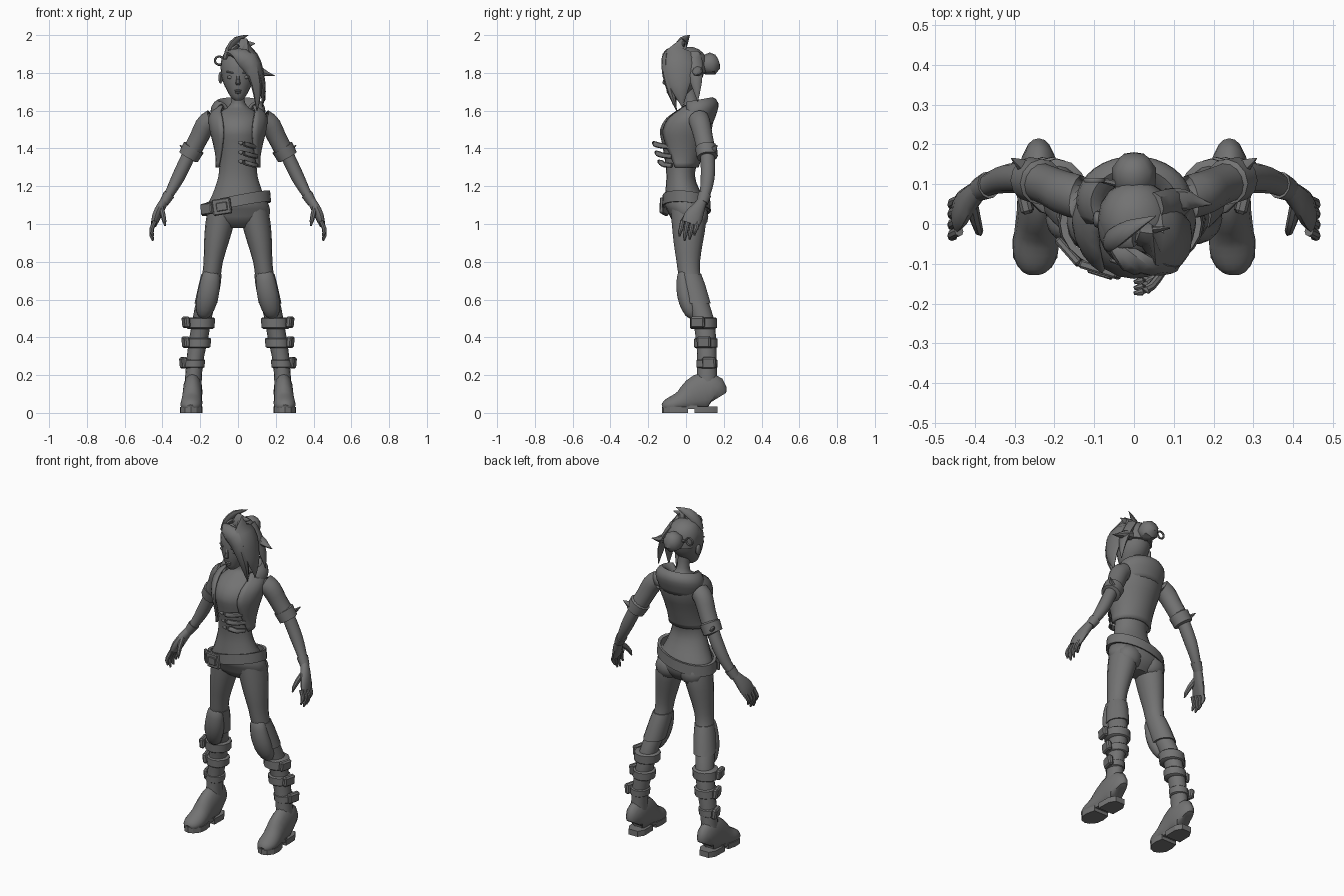
import bpy, bmesh, math
from mathutils import Vector, Matrix

GREY = bpy.data.materials.new("dark_grey")
GREY.diffuse_color = (0.17, 0.17, 0.17, 1)


def finish(name, bm, mirror=False, thick=0, angle=42):
    bmesh.ops.recalc_face_normals(bm, faces=bm.faces)
    me = bpy.data.meshes.new(name)
    bm.to_mesh(me)
    bm.free()
    me.materials.append(GREY)
    ob = bpy.data.objects.new(name, me)
    bpy.context.collection.objects.link(ob)
    bpy.ops.object.select_all(action='DESELECT')
    ob.select_set(True)
    bpy.context.view_layer.objects.active = ob
    bpy.ops.object.shade_smooth_by_angle(angle=math.radians(angle))
    if thick:
        m = ob.modifiers.new("thickness", 'SOLIDIFY')
        m.thickness, m.offset = thick, 0
    if mirror:
        ob.modifiers.new("mirror", 'MIRROR')
    return ob


def refine(rings):
    """Catmull-Rom midpoints between rings."""
    out = []
    for i in range(len(rings) - 1):
        a, b = rings[max(i - 1, 0)], rings[i]
        c, d = rings[i + 1], rings[min(i + 2, len(rings) - 1)]
        out += [b, tuple((9 * (q + r) - p - s) / 16 for p, q, r, s in zip(a, b, c, d))]
    return out + [rings[-1]]


def loft(name, rings, n=14, tilt=False, mirror=False, smooth=True, floor=None):
    """Skin elliptical rings (x, y, z, rx, ry); tilt turns them along the path."""
    if smooth:
        rings = refine(rings)
    bm, loops = bmesh.new(), []
    for i, (x, y, z, rx, ry) in enumerate(rings):
        u, v = Vector((1, 0, 0)), Vector((0, 1, 0))
        if tilt:
            t = Vector(rings[min(i + 1, len(rings) - 1)][:3]) - Vector(rings[max(i - 1, 0)][:3])
            t.normalize()
            ref = u if abs(t.x) < 0.9 else v
            u = (ref - t * ref.dot(t)).normalized()
            v = t.cross(u)
        loop = []
        for k in range(n):
            a = 2 * math.pi * k / n
            p = Vector((x, y, z)) + u * (rx * math.cos(a)) + v * (ry * math.sin(a))
            if floor is not None:
                p.z = max(p.z, floor)
            loop.append(bm.verts.new(p))
        loops.append(loop)
    for a, b in zip(loops, loops[1:]):
        for k in range(n):
            bm.faces.new((a[k], a[(k + 1) % n], b[(k + 1) % n], b[k]))
    bm.faces.new(loops[0])
    bm.faces.new(loops[-1])
    return finish(name, bm, mirror)


def shell(name, rings, n=22, thick=0.012, slope=0.0):
    """Open-fronted wrap; rings are (yc, z, rx, ry, half opening width)."""
    bm, rows = bmesh.new(), []
    for yc, z, rx, ry, gap in refine(rings):
        a0 = math.asin(min(gap / rx, 1))
        row = []
        for k in range(n + 1):
            a = a0 + (2 * math.pi - 2 * a0) * k / n
            y = -ry * math.cos(a)
            row.append(bm.verts.new((rx * math.sin(a), yc + y, z + slope * y)))
        rows.append(row)
    for a, b in zip(rows, rows[1:]):
        for k in range(n):
            bm.faces.new((a[k], a[k + 1], b[k + 1], b[k]))
    return finish(name, bm, thick=thick)


def ball(name, c, r, mirror=False, seg=12):
    bm = bmesh.new()
    bmesh.ops.create_uvsphere(bm, u_segments=seg, v_segments=8, radius=1,
                              matrix=Matrix.Translation(c) @ Matrix.Diagonal((*r, 1)))
    return finish(name, bm, mirror)


def box(name, c, s, rot=(0, 0, 0), mirror=False, bevel=0.005):
    bm = bmesh.new()
    bmesh.ops.create_cube(bm, size=1, matrix=Matrix.Diagonal((*s, 1)))
    bmesh.ops.bevel(bm, geom=bm.edges[:], offset=bevel, segments=1, affect='EDGES')
    for axis, a in zip('XYZ', rot):
        bm.transform(Matrix.Rotation(a, 4, axis))
    bm.transform(Matrix.Translation(c))
    return finish(name, bm, mirror, angle=25)


def slab(name, pts, z0, z1, mirror=True):
    bm = bmesh.new()
    f = bm.faces.new([bm.verts.new((x, y, z0)) for x, y in pts])
    g = bmesh.ops.extrude_face_region(bm, geom=[f])['geom']
    for v in g:
        if isinstance(v, bmesh.types.BMVert):
            v.co.z = z1
    return finish(name, bm, mirror, angle=30)


# Torso and neck
loft("torso", [(0, .02, .98, .08, .05), (0, .015, 1.02, .15, .09), (0, .012, 1.06, .17, .105),
               (0, 0, 1.10, .163, .113), (0, -.012, 1.15, .138, .10), (0, -.025, 1.22, .112, .08),
               (0, -.028, 1.28, .10, .077), (0, -.022, 1.36, .10, .093), (0, -.015, 1.44, .115, .115),
               (0, -.01, 1.50, .125, .128), (0, .01, 1.56, .12, .115), (0, .035, 1.60, .085, .085),
               (0, .035, 1.625, .048, .05), (0, .025, 1.66, .034, .036), (0, .018, 1.73, .034, .036)], 20)

# Legs
loft("leg", [(.085, .01, 1.08, .075, .09), (.097, .015, 1.0, .076, .09), (.115, .012, .9, .065, .077),
             (.131, .012, .8, .051, .062), (.142, .02, .72, .05, .058), (.168, .055, .6, .052, .06),
             (.19, .09, .5, .05, .057), (.207, .105, .4, .05, .054), (.225, .11, .3, .046, .051),
             (.235, .111, .2, .044, .053), (.24, .11, .1, .047, .055)], 16, mirror=True)
ball("seat", (.08, .058, 1.04), (.075, .06, .07), True)

# Knee guards: wrap with a long plate in front
loft("knee_wrap", [(.14, .02, .735, .054, .062), (.15, .035, .68, .058, .068),
                   (.17, .06, .58, .060, .072)], 14, mirror=True, smooth=False)
loft("knee_plate", [(.138, -.005, .752, .028, .02), (.142, -.012, .73, .046, .034),
                    (.152, -.008, .66, .055, .044), (.166, .006, .59, .055, .045),
                    (.18, .028, .53, .042, .035), (.186, .04, .505, .02, .015)],
     14, tilt=True, mirror=True)

# Shin straps with buckles on the outer side
for i, (x, y, z, rx, ry) in enumerate([(.197, .092, .475, .074, .072), (.208, .105, .37, .064, .063),
                                       (.23, .112, .26, .054, .056)]):
    h = .03 - .003 * i
    loft(f"shin_strap_{i + 1}", [(x - .003, y, z + h, rx - .008, ry - .008), (x - .002, y, z + h - .006, rx, ry),
                                 (x + .002, y, z - h + .006, rx, ry), (x + .003, y, z - h, rx - .008, ry - .008)],
         12, mirror=True, smooth=False)
    box(f"shin_buckle_{i + 1}", (x + rx + .004, y - .03 + .02 * i, z + .005), (.03, .075, .06),
        (0, .1, -.25), True, .008)

# Boots
loft("boot", [(.24, .17, .08, .03, .05), (.24, .152, .1, .046, .09), (.24, .10, .11, .052, .105),
              (.242, .04, .09, .052, .09), (.245, -.02, .058, .056, .06), (.248, -.07, .042, .057, .048),
              (.25, -.108, .035, .043, .033), (.25, -.124, .03, .022, .014)],
     16, tilt=True, mirror=True, floor=.025)
slab("boot_front_sole", [(.195, .01), (.188, -.04), (.193, -.085), (.22, -.118), (.25, -.128), (.28, -.118),
                         (.304, -.085), (.306, -.04), (.294, .01)], 0, .032)
slab("boot_heel", [(.19, .045), (.188, .13), (.21, .168), (.27, .168), (.292, .13), (.294, .045)], 0, .034)
slab("boot_arch", [(.197, 0), (.197, .06), (.288, .06), (.29, 0)], .02, .04)

# Slanted belt with buckle
bm = bmesh.new()
rows = []
for dz, k in [(-.028, .95), (-.03, 1.03), (.03, 1.0), (.028, .9)]:
    row = []
    for j in range(24):
        a = 2 * math.pi * j / 24
        x, y = -.008 + .178 * math.cos(a) * k, .002 + .126 * math.sin(a) * k
        row.append(bm.verts.new((x, y, 1.112 + .2 * x - .1 * y + dz)))
    rows.append(row)
for a, b in zip(rows, rows[1:] + rows[:1]):
    for j in range(24):
        bm.faces.new((a[j], a[(j + 1) % 24], b[(j + 1) % 24], b[j]))
finish("belt", bm)
box("belt_buckle", (-.085, -.115, 1.092), (.10, .022, .085), (0, -.15, -.3))
box("belt_buckle_plate", (-.085, -.126, 1.092), (.06, .012, .045), (0, -.15, -.3), bevel=.003)
box("belt_tail", (-.165, -.07, 1.08), (.085, .02, .06), (0, -.1, -.85))

# Open jacket and folded collar
shell("jacket", [(-.025, 1.30, .113, .086, .105), (-.02, 1.36, .114, .10, .092), (-.015, 1.44, .130, .122, .08),
                 (-.005, 1.50, .145, .135, .077), (.015, 1.56, .150, .125, .083),
                 (.04, 1.60, .130, .105, .09), (.05, 1.625, .10, .09, .08)])
shell("hood_collar", [(.045, 1.51, .115, .088, .11), (.055, 1.575, .137, .104, .12), (.06, 1.62, .135, .105, .115),
                      (.055, 1.65, .108, .085, .085), (.05, 1.625, .08, .06, .06), (.045, 1.59, .06, .045, .04)],
      slope=.18)

# Chest clasps
for i, (z, out) in enumerate([(1.42, .178), (1.37, .165), (1.322, .150)]):
    loft(f"chest_clasp_{i + 1}", [(.10, -.075, z - .012, .008, .012), (.075, -.115, z - .008, .01, .014),
                                  (.045, -out + .022, z, .011, .015), (.02, -out + .008, z + .008, .01, .013),
                                  (.0, -out + .004, z + .012, .004, .004)], 8, tilt=True)

# Sleeves, rolled cuffs, arms
loft("sleeve", [(.095, .06, 1.56, .04, .05), (.14, .068, 1.552, .053, .056), (.175, .078, 1.52, .054, .055),
                (.205, .092, 1.46, .05, .051), (.245, .108, 1.385, .049, .05)], 14, tilt=True, mirror=True)
loft("cuff", [(.232, .105, 1.408, .046, .046), (.234, .106, 1.405, .06, .058), (.262, .113, 1.355, .056, .056),
              (.264, .113, 1.352, .04, .04)], 12, tilt=True, mirror=True, smooth=False)
loft("cuff_point", [(.262, .14, 1.375, .018, .02), (.288, .15, 1.40, .01, .016), (.308, .165, 1.418, .002, .002)],
     6, tilt=True, mirror=True, smooth=False)
loft("forearm", [(.24, .108, 1.41, .036, .038), (.272, .115, 1.34, .036, .038), (.315, .115, 1.25, .035, .037),
                 (.352, .105, 1.18, .028, .031), (.39, .087, 1.115, .021, .025)], 12, tilt=True, mirror=True)
loft("wrist_band", [(.366, .098, 1.155, .031, .035), (.392, .086, 1.112, .025, .03)], 12,
     tilt=True, mirror=True, smooth=False)

# Hands
loft("palm", [(.388, .088, 1.125, .022, .025), (.41, .066, 1.085, .025, .036), (.432, .04, 1.04, .023, .05),
              (.445, .024, 1.0, .016, .047)], 12, tilt=True, mirror=True)
for i, (y, tip) in enumerate([(-.018, .935), (.009, .912), (.036, .918), (.061, .94)]):
    loft(f"finger_{i + 1}", [(.44, y, 1.015, .012, .013), (.457, y - .008, .975, .012, .0125),
                             (.458, y - .014, tip + .025, .011, .011), (.45, y - .017, tip, .005, .005)],
         8, tilt=True, mirror=True, smooth=False)
loft("thumb", [(.408, .05, 1.085, .016, .018), (.398, .008, 1.05, .014, .015), (.39, -.018, 1.015, .011, .012),
               (.386, -.026, .99, .004, .004)], 8, tilt=True, mirror=True, smooth=False)

# Head and face
loft("head", [(0, -.052, 1.655, .018, .022), (0, -.045, 1.672, .038, .042), (0, -.03, 1.71, .06, .068),
              (0, -.015, 1.75, .079, .09), (0, -.006, 1.80, .09, .102), (0, 0, 1.85, .091, .105),
              (0, .005, 1.89, .079, .09), (0, .005, 1.918, .055, .062), (0, .005, 1.932, .02, .025)], 20)
loft("nose", [(0, -.1, 1.795, .007, .006), (0, -.108, 1.765, .009, .011), (0, -.112, 1.745, .013, .013),
              (0, -.104, 1.735, .008, .006)], 8)
ball("upper_lip", (0, -.094, 1.706), (.02, .01, .006))
ball("lower_lip", (0, -.092, 1.695), (.016, .01, .006))
ball("eye", (.04, -.09, 1.777), (.019, .009, .009), True)
box("eyebrow", (.042, -.096, 1.803), (.04, .012, .008), (0, -.2, .35), True, .003)
ball("ear", (.092, .012, 1.775), (.012, .022, .032), True)

# Hair: swept locks on one side, tufts on top, bun behind
locks = {
    "fringe": [(-.05, -.06, 1.905, .015, .015), (-.01, -.09, 1.905, .035, .025), (.045, -.108, 1.87, .05, .022),
               (.085, -.1, 1.79, .035, .025), (.102, -.075, 1.69, .022, .02), (.10, -.05, 1.60, .002, .002)],
    "side_lock": [(.0, -.02, 1.925, .03, .06), (.055, -.03, 1.905, .035, .075), (.1, -.035, 1.85, .025, .078),
                  (.122, -.035, 1.77, .02, .065), (.133, -.03, 1.70, .014, .04), (.13, -.02, 1.62, .002, .002)],
    "rear_lock": [(.05, .04, 1.90, .03, .04), (.095, .045, 1.83, .024, .045), (.13, .055, 1.74, .014, .028),
                  (.142, .062, 1.65, .002, .002)],
    "outer_spike": [(.08, .06, 1.82, .03, .03), (.125, .06, 1.805, .028, .022), (.16, .055, 1.793, .014, .011),
                    (.195, .05, 1.785, .002, .002)],
    "top_tuft": [(-.065, -.045, 1.87, .014, .025), (-.05, -.035, 1.925, .017, .03),
                 (-.01, -.01, 1.972, .015, .026), (.055, .02, 2.0, .001, .001)],
    "small_tuft": [(-.05, -.03, 1.905, .018, .03), (.0, -.025, 1.938, .014, .035), (.045, -.015, 1.95, .01, .022),
                   (.09, -.01, 1.956, .002, .002)],
}
for name, rings in locks.items():
    loft(name, rings, 8, tilt=True)
loft("hair_cap", [(.004, .03, 1.80, .089, .08), (.004, .012, 1.85, .095, .098), (.003, .01, 1.89, .084, .092),
                  (0, .008, 1.922, .058, .064), (0, .008, 1.938, .02, .025)], 16)
loft("hair_bun", [(0, .07, 1.84, .035, .035), (0, .098, 1.842, .054, .052), (0, .14, 1.85, .056, .06),
                  (0, .168, 1.86, .035, .038), (0, .174, 1.862, .012, .014)], 8, tilt=True, smooth=False)

# Hair ring
bpy.ops.mesh.primitive_torus_add(location=(-.10, .11, 1.865), rotation=(math.pi / 2, 0, 0),
                                 major_segments=14, minor_segments=6, major_radius=.022, minor_radius=.006)
ring = bpy.context.object
ring.name = "hair_ring"
ring.data.materials.append(GREY)
bpy.ops.object.shade_smooth_by_angle(angle=math.radians(60))
loft("ring_stem", [(-.035, .1, 1.85, .01, .01), (-.082, .11, 1.862, .006, .006)], 6, tilt=True, smooth=False)
